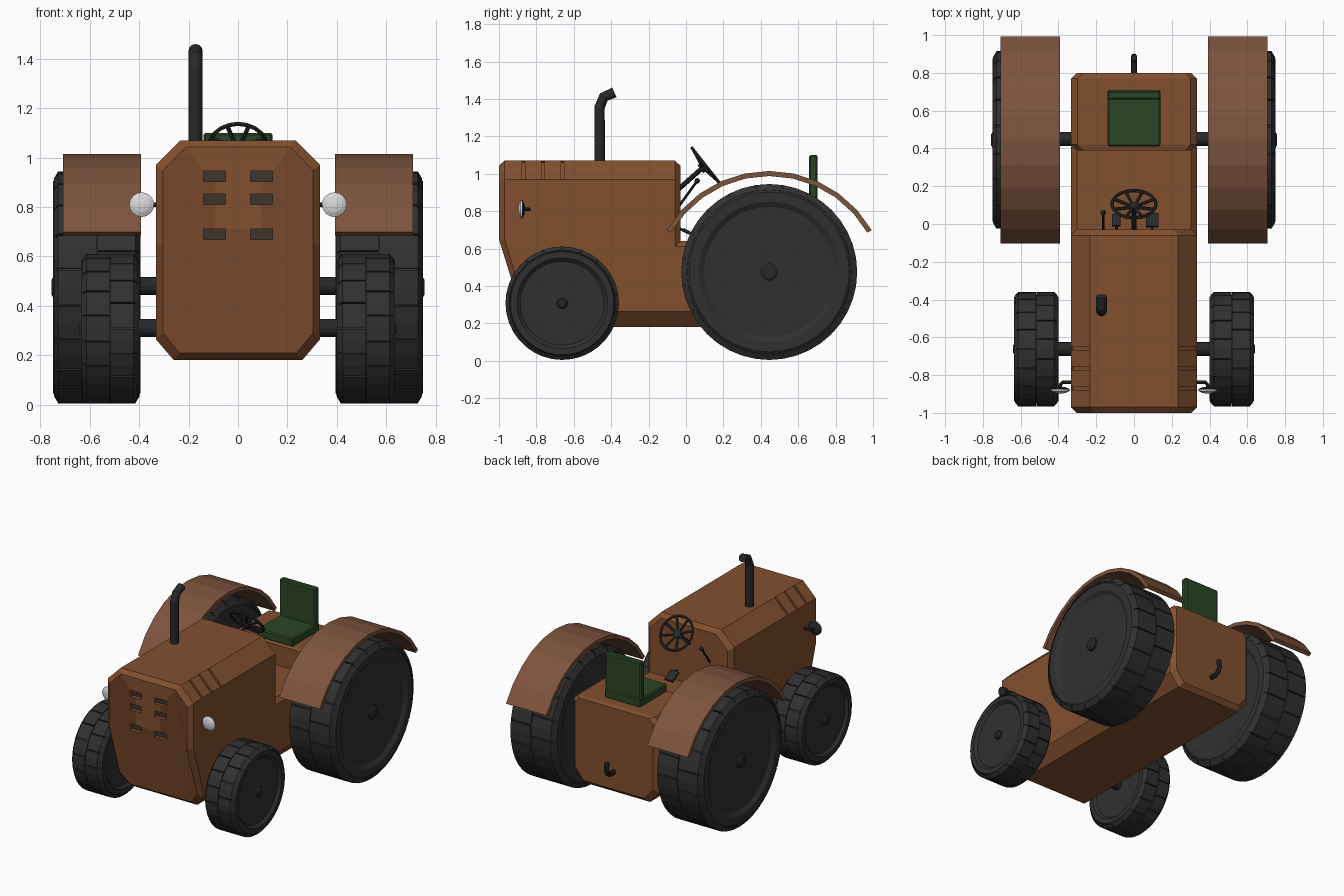
import bpy, bmesh, math
from mathutils import Vector, Matrix

if "Cube" in bpy.data.objects:
    bpy.data.objects.remove(bpy.data.objects["Cube"])

def mat(name, rgb):
    m = bpy.data.materials.new(name)
    m.diffuse_color = (*rgb, 1)
    m.use_nodes = True
    m.node_tree.nodes["Principled BSDF"].inputs["Base Color"].default_value = m.diffuse_color
    return m

BODY = mat("rust brown", (.227, .080, .028))
FEND = mat("dull brown", (.205, .088, .047))
TYRE = mat("rubber black", (.030, .030, .031))
METAL = mat("dark metal", (.020, .021, .022))
GREEN = mat("seat green", (.025, .060, .018))
LENS = mat("lens white", (.70, .70, .70))
VENT = mat("vent dark", (.045, .033, .027))

def finish(name, bm, m):
    bmesh.ops.recalc_face_normals(bm, faces=bm.faces[:])
    me = bpy.data.meshes.new(name)
    bm.to_mesh(me)
    bm.free()
    me.materials.append(m)
    ob = bpy.data.objects.new(name, me)
    bpy.context.collection.objects.link(ob)
    return ob

def loft(bm, rings):
    vs = [[bm.verts.new(p) for p in r] for r in rings]
    n = len(vs[0])
    for a, b in zip(vs, vs[1:]):
        for i in range(n):
            j = (i + 1) % n
            bm.faces.new((a[i], a[j], b[j], b[i]))
    bm.faces.new(vs[0])
    bm.faces.new(vs[-1])

def lathe(bm, prof, cy, cz, n, s=1):
    # rings around the x axis from (x, radius) pairs
    loft(bm, [[(s * x, cy + r * math.cos(2 * math.pi * i / n), cz + r * math.sin(2 * math.pi * i / n))
               for i in range(n)] for x, r in prof])

def tube(bm, pts, r, ref=(1, 0, 0), n=10):
    pts = [Vector(p) for p in pts]
    rings = []
    for i, p in enumerate(pts):
        d = Vector()
        if i: d += (p - pts[i - 1]).normalized()
        if i < len(pts) - 1: d += (pts[i + 1] - p).normalized()
        u = d.normalized().cross(Vector(ref)).normalized()
        v = d.normalized().cross(u)
        rings.append([p + r * (u * math.cos(2 * math.pi * k / n) + v * math.sin(2 * math.pi * k / n))
                      for k in range(n)])
    loft(bm, rings)

def box(bm, c, size, rot=None):
    M = Matrix.Translation(c) @ (rot or Matrix()) @ Matrix.Diagonal((*size, 1))
    return bmesh.ops.create_cube(bm, size=1, matrix=M)['verts']

# ---- body: chamfered sections along y ----
W = .333
def section(y, zt, c, k=1, slope=0):
    zm = min(.65, zt - c - .02)
    half = [(.26, .18), (W, .265), (W, zm), (W, zt - c), (W - c, zt)]
    pts = half + [(-x, z) for x, z in reversed(half)]
    pts = [(x * k, zm + (z - zm) * (1 - (1 - k) * .7)) for x, z in pts]
    return [(x, y + slope * max(0, .65 - z), z) for x, z in pts]

bm = bmesh.new()
loft(bm, [section(-1, 1.07, .1, .91, .31), section(-.97, 1.07, .1, 1, .31),
          section(-.06, 1.07, .1), section(-.03, 1.07, .1, .91)])
hood = finish("hood", bm, BODY)

# recessed grille slots and shoulder grooves
SLOTS = [(s * .095, z) for s in (1, -1) for z in (.925, .832, .69)]
bm = bmesh.new()
for x, z in SLOTS:
    box(bm, (x, -1, z), (.09, .06, .044))
for s in (1, -1):
    for y in (-.87, -.765, -.66):
        box(bm, (s * (W - .05), y, 1.02), (.138, .016, .024), Matrix.Rotation(s * math.pi / 4, 4, 'Y'))
cutter = finish("slot_cutter", bm, BODY)
cutter.hide_render = True
mod = hood.modifiers.new("slots", 'BOOLEAN')
mod.operation = 'DIFFERENCE'
mod.solver = 'EXACT'
mod.object = cutter
dg = bpy.context.evaluated_depsgraph_get()
me = bpy.data.meshes.new_from_object(hood.evaluated_get(dg))
hood.modifiers.clear()
hood.data = me
bpy.data.objects.remove(cutter)
bm = bmesh.new()
for x, z in SLOTS:
    box(bm, (x, -.971, z), (.09, .006, .044))
finish("grille_backs", bm, VENT)

bm = bmesh.new()
loft(bm, [section(-.06, .64, .03), section(.42, .64, .03)])
finish("floor_deck", bm, BODY)
bm = bmesh.new()
loft(bm, [section(.39, .79, .033, .91), section(.42, .79, .033),
          section(.77, .79, .033), section(.80, .79, .033, .91)])
finish("rear_body", bm, BODY)

# ---- wheels ----
def wheel(name, s, cx, hw, cy, R, n, hub):
    bm = bmesh.new()
    Rc, tw = R - .014, hw - .022
    half = [(hw - .018, .05), (hw - .018, R * .74), (hw, R * .80), (hw, R * .91), (tw, Rc)]
    prof = [(cx - a, r) for a, r in half] + [(cx + a, r) for a, r in reversed(half)]
    lathe(bm, prof, cy, R + .005, 40, s)
    # two staggered rows of tread blocks
    for d in (1, -1):
        sec = [(.002, R - .03), (.002, R), (tw, R), (hw - .004, R * .935), (tw - .02, R - .04)]
        for i in range(n):
            a0 = (i + (.5 if d > 0 else 0)) / n
            rings = []
            for t in (.03, .5, .97):
                a = 2 * math.pi * (a0 + t / n)
                rings.append([(s * (cx + d * x), cy + r * math.cos(a), R + .005 + r * math.sin(a))
                              for x, r in sec])
            loft(bm, rings)
    finish(name, bm, TYRE)
    bm = bmesh.new()
    o = cx + hw
    lathe(bm, [(o - .03, hub), (o - .004, hub), (o + .006, hub * .65)], cy, R + .005, 14, s)
    finish(name + "_hub", bm, METAL)

for s, side in ((1, "right"), (-1, "left")):
    wheel("rear_wheel_" + side, s, .572, .178, .445, .470, 20, .046)
    wheel("front_wheel_" + side, s, .518, .117, -.662, .303, 18, .03)
    # fender arc
    bm = bmesh.new()
    rings = []
    for k in range(-5, 6):
        a = math.radians(12 * k)
        rings.append([(s * x, .445 + r * math.sin(a), .382 + r * math.cos(a))
                      for x, r in ((.393, .633), (.708, .633), (.708, .606), (.393, .606))])
    loft(bm, rings)
    finish("fender_" + side, bm, FEND)
    # headlight: shell, lens and bent arm
    bm = bmesh.new()
    def disc(prof):
        loft(bm, [[(s * .39 + r * math.cos(i * math.pi / 8), y, .81 + r * math.sin(i * math.pi / 8))
                   for i in range(16)] for y, r in prof])
    disc([(-.897, .012), (-.893, .032), (-.884, .05), (-.877, .05)])
    finish("headlight_lens_" + side, bm, LENS)
    bm = bmesh.new()
    disc([(-.878, .05), (-.872, .047), (-.862, .02)])
    tube(bm, [(s * .39, -.87, .81), (s * .39, -.85, .81), (s * .378, -.838, .81), (s * .32, -.838, .81)],
         .009, (0, 0, 1), 8)
    finish("headlight_mount_" + side, bm, METAL)

# ---- axles ----
for name, cy, cz, e in (("rear_axle", .45, .48, .5), ("front_axle", -.662, .31, .45)):
    bm = bmesh.new()
    tube(bm, [(-e, cy, cz), (e, cy, cz)], .037, (0, 0, 1), 14)
    finish(name, bm, METAL)

# ---- exhaust and rear hook ----
bm = bmesh.new()
tube(bm, [(-.172, -.462, 1.04), (-.172, -.462, 1.355), (-.172, -.440, 1.41), (-.172, -.383, 1.435)], .028, n=12)
finish("exhaust_pipe", bm, METAL)
bm = bmesh.new()
tube(bm, [(0, .78, .335), (0, .85, .335), (0, .875, .35), (0, .885, .375), (0, .88, .43)], .017)
finish("tow_hook", bm, METAL)

# ---- steering wheel, column and spokes ----
c = Vector((0, .105, 1.045))
tilt = Matrix.Rotation(-.905, 4, 'X')
bpy.ops.mesh.primitive_torus_add(location=c, rotation=(-.905, 0, 0), major_radius=.117, minor_radius=.009,
                                 major_segments=20, minor_segments=6)
ob = bpy.context.object
ob.name = "steering_wheel_rim"
ob.data.materials.append(METAL)
bm = bmesh.new()
hubp = c - tilt @ Vector((0, 0, .02))
for i in range(8):
    a = math.pi * (i + .5) / 4
    tube(bm, [hubp, c + tilt @ Vector((.115 * math.cos(a), .115 * math.sin(a), 0))], .009,
         tilt @ Vector((0, 0, 1)), 6)
tube(bm, [(0, -.06, .90), hubp], .013)
tube(bm, [hubp - tilt @ Vector((0, 0, .015)), hubp + tilt @ Vector((0, 0, .014))], .026)
finish("steering_column", bm, METAL)

# ---- lever and pedals ----
bm = bmesh.new()
tube(bm, [(-.163, -.05, .81), (-.163, .055, .955)], .007, n=8)
bmesh.ops.create_icosphere(bm, subdivisions=2, radius=.015, matrix=Matrix.Translation((-.163, .06, .962)))
finish("gear_lever", bm, METAL)
bm = bmesh.new()
for x, w, l in ((-.093, .045, .07), (.097, .065, .08)):
    tube(bm, [(x, -.05, .715), (x, .02, .68)], .007, n=8)
    box(bm, (x, .02, .685), (w, l, .014), Matrix.Rotation(-.5, 4, 'X'))
finish("pedals", bm, METAL)

# ---- seat ----
for name, cc, size in (("seat_cushion", (0, .56, .815), (.28, .30, .06)),
                       ("seat_back", (0, .681, .95), (.28, .046, .30))):
    bm = bmesh.new()
    box(bm, cc, size)
    bmesh.ops.bevel(bm, geom=bm.edges[:], offset=.008, segments=1, affect='EDGES')
    finish(name, bm, GREEN)
